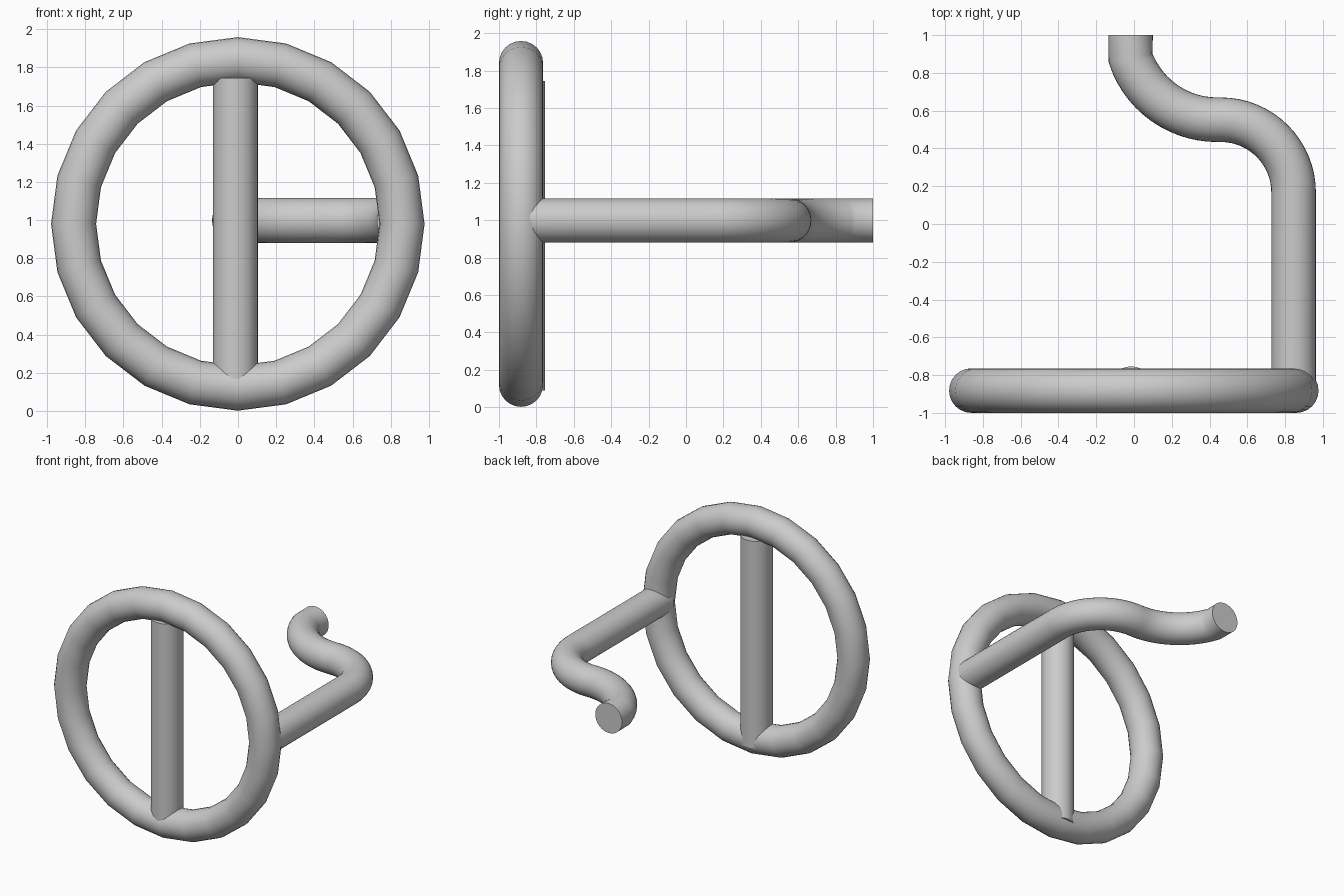
import bpy
from math import sin, cos, radians

if "Cube" in bpy.data.objects:
    bpy.data.objects.remove(bpy.data.objects["Cube"])

R = 0.118  # shared tube radius


def smooth(obj, name):
    obj.name = name
    bpy.ops.object.select_all(action='DESELECT')
    obj.select_set(True)
    bpy.context.view_layer.objects.active = obj
    bpy.ops.object.shade_smooth_by_angle(angle=radians(35))


def arc(cx, cy, r, a0, a1, n):
    return [(cx + r * cos(radians(a0 + (a1 - a0) * i / n)),
             cy + r * sin(radians(a0 + (a1 - a0) * i / n))) for i in range(n + 1)]


def tube(name, path, z):
    curve = bpy.data.curves.new(name, 'CURVE')
    curve.dimensions = '3D'
    curve.bevel_depth = R
    curve.bevel_resolution = 14
    curve.use_fill_caps = True
    spline = curve.splines.new('POLY')
    spline.points.add(len(path) - 1)
    for p, (x, y) in zip(spline.points, path):
        p.co = (x, y, z, 1)
    obj = bpy.data.objects.new(name, curve)
    bpy.context.collection.objects.link(obj)
    bpy.ops.object.select_all(action='DESELECT')
    obj.select_set(True)
    bpy.context.view_layer.objects.active = obj
    bpy.ops.object.convert(target='MESH')
    smooth(bpy.context.object, name)


# Front ring
bpy.ops.mesh.primitive_torus_add(major_segments=24, minor_segments=24,
                                 major_radius=0.86, minor_radius=R,
                                 location=(-0.001, -0.882, 0.98),
                                 rotation=(radians(90), 0, 0))
smooth(bpy.context.object, "ring")

# Vertical bar across the ring
bpy.ops.mesh.primitive_cylinder_add(vertices=32, radius=R, depth=1.655,
                                    location=(-0.014, -0.872, 0.9175))
smooth(bpy.context.object, "crossbar")

# S-bent stem running to the back
path = [(0.845, -0.89)]
path += arc(0.46, 0.167, 0.385, 0, 90, 16)
path += arc(0.44, 1.037, 0.485, 270, 199, 14)
path += [(-0.018, 1.0)]
tube("bent_stem", path, 0.998)
